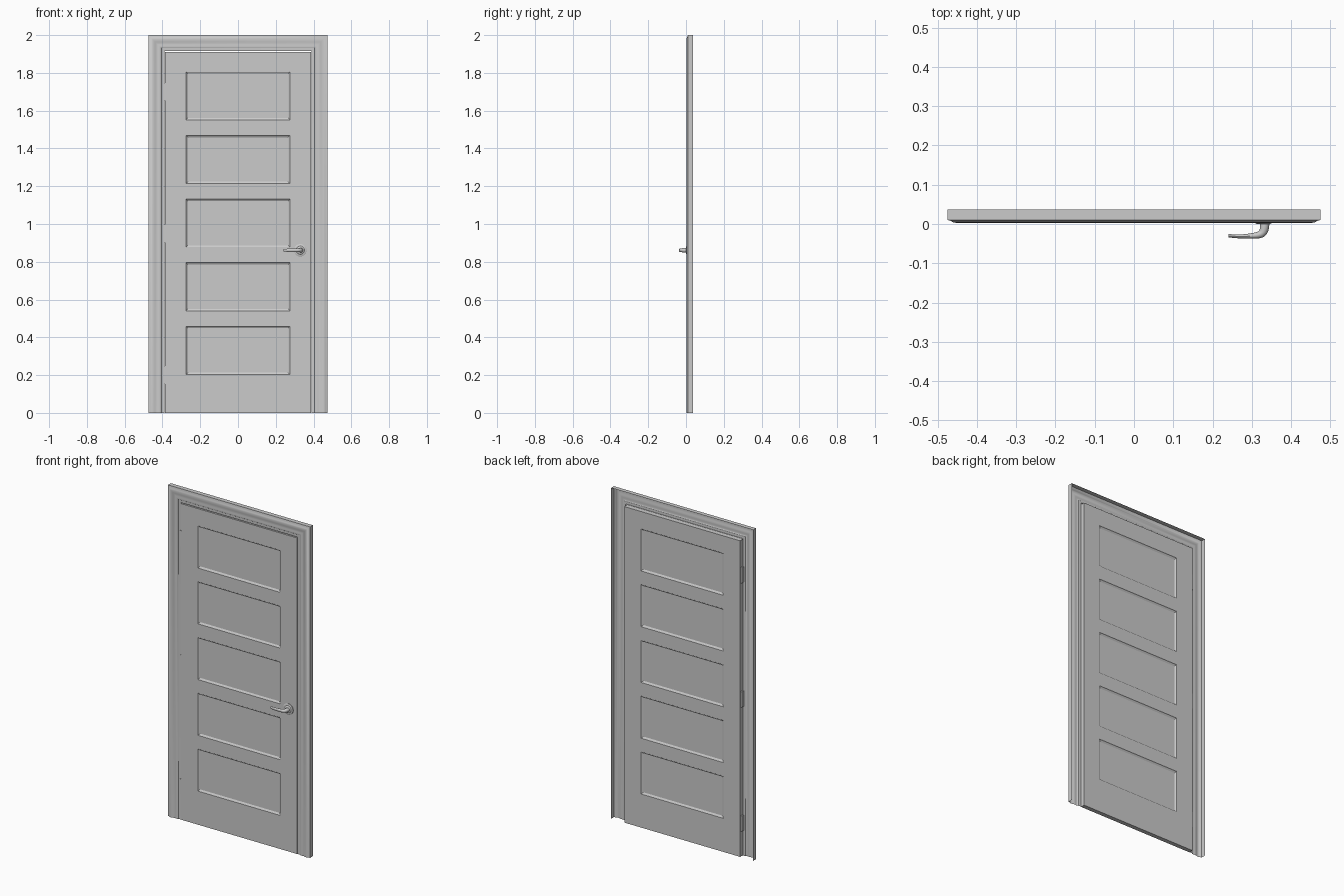
import bpy, bmesh, math
from mathutils import Vector, Matrix

if "Cube" in bpy.data.objects:
    bpy.data.objects.remove(bpy.data.objects["Cube"])

FRONT, BACK = 0.010, 0.036      # door faces in y


def finish(name, bm, smooth=None):
    mesh = bpy.data.meshes.new(name)
    bm.to_mesh(mesh)
    bm.free()
    ob = bpy.data.objects.new(name, mesh)
    bpy.context.collection.objects.link(ob)
    bpy.ops.object.select_all(action='DESELECT')
    bpy.context.view_layer.objects.active = ob
    ob.select_set(True)
    if smooth:
        bpy.ops.object.shade_smooth_by_angle(angle=math.radians(smooth))
    return ob


def box_bm(x0, x1, y0, y1, z0, z1):
    bm = bmesh.new()
    bmesh.ops.create_cube(bm, size=1)
    bmesh.ops.scale(bm, vec=(x1 - x0, y1 - y0, z1 - z0), verts=bm.verts)
    bmesh.ops.translate(bm, vec=((x0 + x1) / 2, (y0 + y1) / 2, (z0 + z1) / 2), verts=bm.verts)
    return bm


# Casing: moulded profile (distance out from opening, y) mitred around the opening, open at the back
A, B = 0.390, 1.915
profile = [(0, 0.020), (0, 0.012), (0.016, 0.011), (0.019, 0.008), (0.026, 0.0065),
           (0.034, 0.0075), (0.042, 0.008), (0.049, 0.006), (0.055, 0.004), (0.063, 0.003),
           (0.071, 0.004), (0.076, 0.008), (0.085, 0.010), (0.085, 0.037)]
bm = bmesh.new()
rows = []
for t, y in profile:
    rows.append([bm.verts.new(p) for p in ((-A - t, y, 0), (-A - t, y, B + t),
                                           (A + t, y, B + t), (A + t, y, 0))])
for r0, r1 in zip(rows, rows[1:]):
    for i in range(3):
        bm.faces.new((r0[i], r0[i + 1], r1[i + 1], r1[i]))
bm.normal_update()
if sum(f.normal.y * f.calc_area() for f in bm.faces) > 0:
    bmesh.ops.reverse_faces(bm, faces=bm.faces)
finish("door_casing", bm, 35)

# Door slab with five sunken panels on both faces
PX, PZ, PH, STEP = 0.275, 0.203, 0.255, 0.337
bm = box_bm(-0.387, 0.387, FRONT, BACK, 0, 1.910)
cuts = [((s * PX, 0, 0), (1, 0, 0)) for s in (-1, 1)]
cuts += [((0, 0, PZ + i * STEP + h), (0, 0, 1)) for i in range(5) for h in (0, PH)]
for co, no in cuts:
    bmesh.ops.bisect_plane(bm, geom=bm.verts[:] + bm.edges[:] + bm.faces[:],
                           plane_co=co, plane_no=no)
bm.normal_update()
panels = []
for f in bm.faces:
    c = f.calc_center_median()
    in_panel = any(PZ + i * STEP < c.z < PZ + i * STEP + PH for i in range(5))
    if abs(f.normal.y) > 0.9 and abs(c.x) < PX and in_panel:
        panels.append(f)
bmesh.ops.inset_individual(bm, faces=panels, thickness=0.003, depth=-0.003)
bmesh.ops.inset_individual(bm, faces=panels, thickness=0.011, depth=-0.005)
finish("door_slab", bm)

# Hinges on the left edge
for i, z in enumerate((0.20, 0.95, 1.70)):
    finish(f"hinge_{i + 1}", box_bm(-0.395, -0.384, 0.008, 0.031, z - 0.047, z + 0.047))

# Rosette: turned plate behind the lever
HX, HZ, N = 0.330, 0.861, 32
bm = bmesh.new()
rings = []
for r, y in [(0.033, 0.010), (0.033, 0.006), (0.030, 0.004), (0.022, 0.004),
             (0.019, 0.001), (0.015, 0.000)]:
    rings.append([bm.verts.new((HX + r * math.cos(2 * math.pi * k / N), y,
                                HZ + r * math.sin(2 * math.pi * k / N))) for k in range(N)])
for r0, r1 in zip(rings, rings[1:]):
    for k in range(N):
        bm.faces.new((r0[k], r0[(k + 1) % N], r1[(k + 1) % N], r1[k]))
bm.faces.new(rings[-1])
bmesh.ops.recalc_face_normals(bm, faces=bm.faces)
finish("handle_rosette", bm, 35)

# Lever: tapering tube curving out and toward the hinge side
curve = bpy.data.curves.new("handle_lever", 'CURVE')
curve.dimensions = '3D'
curve.bevel_depth = 0.012
curve.bevel_resolution = 4
curve.use_fill_caps = True
sp = curve.splines.new('NURBS')
path = [(0.333, 0.006, 1.0), (0.333, -0.008, 1.0), (0.331, -0.027, 0.85),
        (0.305, -0.030, 0.6), (0.275, -0.0325, 0.42), (0.255, -0.031, 0.38), (0.241, -0.030, 0.35)]
sp.points.add(len(path) - 1)
for p, (x, y, r) in zip(sp.points, path):
    p.co = (x, y, HZ, 1)
    p.radius = r
sp.order_u = 4
sp.use_endpoint_u = True
sp.resolution_u = 5
lever = bpy.data.objects.new("handle_lever", curve)
bpy.context.collection.objects.link(lever)
bpy.ops.object.select_all(action='DESELECT')
bpy.context.view_layer.objects.active = lever
lever.select_set(True)
bpy.ops.object.convert(target='MESH')
# Flatten: keep the blade tall while it thins
for v in bpy.context.object.data.vertices:
    k = min(max((0.325 - v.co.x) / 0.05, 0), 1)
    v.co.z = HZ + (v.co.z - HZ) * (1 + 0.7 * k)
bpy.ops.object.shade_smooth_by_angle(angle=math.radians(40))
